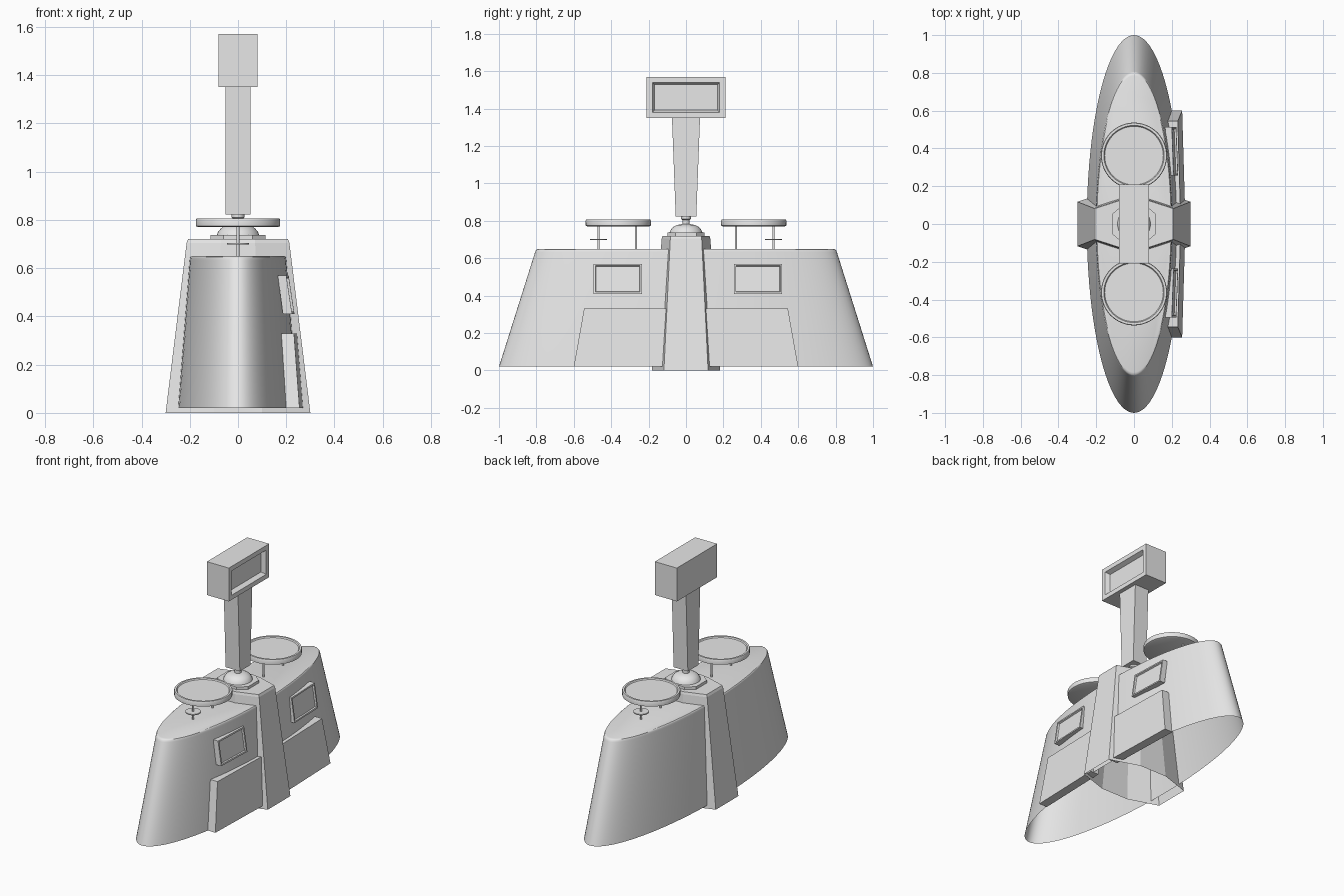
import bpy
import bmesh
import math

cube = bpy.data.objects.get("Cube")
if cube:
    bpy.data.objects.remove(cube, do_unlink=True)

grey = bpy.data.materials.new("plain_grey")
grey.use_nodes = True
grey.diffuse_color = (0.8, 0.8, 0.8, 1)
grey.node_tree.nodes["Principled BSDF"].inputs["Base Color"].default_value = (0.8, 0.8, 0.8, 1)


def loft(name, rings, bottom=True, top=True, insets=(), smooth=False):
    """Skin a stack of rings; insets recess the face that looks most to +x."""
    bm = bmesh.new()
    loops = [[bm.verts.new(p) for p in ring] for ring in rings]
    n = len(loops[0])
    for low, high in zip(loops, loops[1:]):
        for i in range(n):
            j = (i + 1) % n
            bm.faces.new((low[i], low[j], high[j], high[i]))
    if bottom:
        bm.faces.new(loops[0][::-1])
    if top:
        bm.faces.new(loops[-1])
    if bottom and top:
        bmesh.ops.recalc_face_normals(bm, faces=bm.faces)
    bm.normal_update()
    if insets:
        face = max(bm.faces, key=lambda f: f.normal.x)
        for width, depth in insets:
            bmesh.ops.inset_region(bm, faces=[face], thickness=width, depth=depth,
                                   use_even_offset=True)
    mesh = bpy.data.meshes.new(name)
    bm.to_mesh(mesh)
    bm.free()
    mesh.materials.append(grey)
    obj = bpy.data.objects.new(name, mesh)
    bpy.context.collection.objects.link(obj)
    if smooth:
        bpy.ops.object.select_all(action='DESELECT')
        obj.select_set(True)
        bpy.context.view_layer.objects.active = obj
        bpy.ops.object.shade_smooth_by_angle(angle=math.radians(35))
    return obj


def ellipse(rx, ry, z, y=0, n=32):
    return [(rx * math.cos(math.tau * i / n), y + ry * math.sin(math.tau * i / n), z)
            for i in range(n)]


def lathe(name, profile, y=0, n=32):
    return loft(name, [ellipse(r, r, z, y, n) for r, z in profile], smooth=True)


def rect(rx, ry, z):
    return [(-rx, -ry, z), (rx, -ry, z), (rx, ry, z), (-rx, ry, z)]


def octagon(s, z, ex=0.3, ey=0.118, cx=0.1, cy=0.183):
    quarter = [(ex, ey), (cx, cy)]
    pts = quarter + [(-x, y) for x, y in quarter[::-1]]
    pts += [(-x, -y) for x, y in pts]
    return [(x * s, y * s, z) for x, y in pts]


# Tapered oval hull, hollow and open below
hull_profile = [(1, 0.02), (0.807, 0.632), (0.803, 0.641), (0.797, 0.647), (0.785, 0.65)]
loft("hull", [ellipse(0.25 * s, s, z, n=96) for s, z in hull_profile],
     bottom=False, smooth=True)

# Central rib wrapped around the hull, also open below
loft("central_rib", [octagon(1, 0), octagon(0.71, 0.705), octagon(0.69, 0.72)], bottom=False)

# Side panels and recessed windows on the left flank
for end, side in (("front", -1), ("back", 1)):
    def slab(z, y_in, y_out, inner, outer, yaw):
        return [(inner + yaw, side * y_in, z), (outer + yaw, side * y_in, z),
                (outer, side * y_out, z), (inner, side * y_out, z)]

    loft(end + "_side_panel", [slab(0.02, 0.09, 0.6, 0.195, 0.255, 0.015),
                               slab(0.33, 0.09, 0.545, 0.18, 0.232, 0.013)])
    shift = 0.01 * side
    y_in, y_out = 0.245 + side * shift, 0.5 + side * shift
    y_in, y_out = 0.246 + shift, 0.504 + shift
    loft(end + "_window", [slab(0.41, y_in, y_out, 0.186, 0.224, 0.01),
                           slab(0.57, y_in, y_out, 0.165, 0.2, 0.01)],
         insets=[(0.01, 0), (0.003, -0.01)])

    # Round deck dish on two thin posts
    lathe(end + "_dish", [(0.165, 0.77), (0.174, 0.774), (0.175, 0.8), (0.172, 0.806),
                          (0.16, 0.806), (0.155, 0.799)], side * 0.362, 48)
    for place, y in (("inner", 0.267), ("outer", 0.468)):
        lathe(f"{end}_{place}_post", [(0.006, 0.648), (0.006, 0.775)], side * y, 12)
    lathe(end + "_post_collar", [(0.046, 0.697), (0.046, 0.704)], side * 0.468, 24)

# Swivel base for the mast
loft("swivel_plate", [octagon(1, z, 0.113, 0.055, 0.06, 0.1) for z in (0.715, 0.738)])
lathe("swivel_dome", [(0.088, 0.736), (0.083, 0.75), (0.07, 0.766), (0.05, 0.777), (0.025, 0.782)])
lathe("swivel_neck", [(0.02, 0.775), (0.02, 0.805), (0.027, 0.81), (0.027, 0.825)], n=24)

# Mast widening towards the display head
loft("mast", [rect(0.052, 0.055, 0.822), rect(0.052, 0.075, 1.352)])
loft("display_head", [rect(0.08, 0.21, 1.35), rect(0.08, 0.21, 1.57)],
     insets=[(0.03, 0), (0.012, -0.03)])
